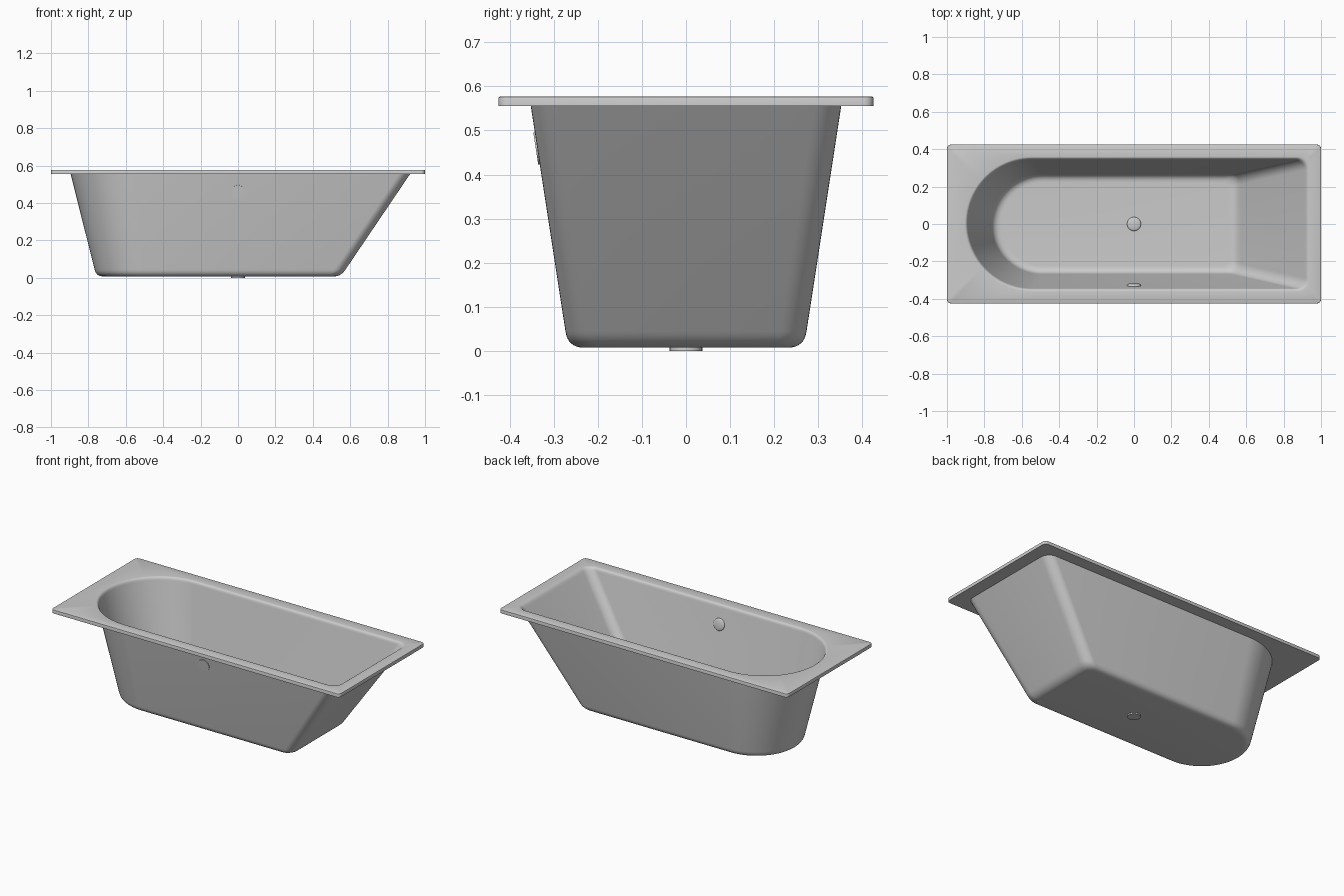
import bpy, bmesh
from math import pi, cos, sin
from mathutils import Vector

if "Cube" in bpy.data.objects:
    bpy.data.objects.remove(bpy.data.objects["Cube"])

RIM_TOP, RIM_LOW = 0.577, 0.555


def arc(cx, cy, r, a0, a1, n):
    return [(cx + r * cos(a0 + (a1 - a0) * i / n), cy + r * sin(a0 + (a1 - a0) * i / n))
            for i in range(n + 1)]


def basin_outline(x0, x1, h, r):
    # half-round left end, rounded corners on the right end
    return (arc(x1 - r, -h + r, r, -pi / 2, 0, 8) + arc(x1 - r, h - r, r, 0, pi / 2, 8)
            + arc(x0 + h, 0, h, pi / 2, 1.5 * pi, 48))


def rim_outline(inset):
    x, y, r = 1 - inset, 0.425 - inset, 0.022 - inset
    pts = []
    for i, (sx, sy) in enumerate([(1, 1), (-1, 1), (-1, -1), (1, -1)]):
        pts += arc(sx * (x - r), sy * (y - r), r, i * pi / 2, (i + 1) * pi / 2, 6)
    return pts


def wall(z, t=0.0):
    # x0, x1, half width, corner radius, z of the sloped wall, moved inward by t
    d = z - 0.03
    return Vector((-0.763 - 0.251 * d + t, 0.565 + 0.676 * d - 1.2 * t,
                   0.271 + 0.154 * d - t, 0.06 - t * 0.5, z))


def grow(w, k):
    return w + Vector((-k, k, k, k * 0.5, 0))


def curve3(a, b, c, n=8):
    return [a * (1 - i / n) ** 2 + b * 2 * (i / n) * (1 - i / n) + c * (i / n) ** 2
            for i in range(n + 1)]


def finish(bm, name, angle=35):
    bmesh.ops.recalc_face_normals(bm, faces=bm.faces)
    me = bpy.data.meshes.new(name)
    bm.to_mesh(me)
    bm.free()
    ob = bpy.data.objects.new(name, me)
    bpy.context.collection.objects.link(ob)
    bpy.context.view_layer.objects.active = ob
    ob.select_set(True)
    bpy.ops.object.shade_smooth_by_angle(angle=angle * pi / 180)
    ob.select_set(False)
    return ob


def loft(bm, rings):
    loops = [[bm.verts.new(p) for p in ring] for ring in rings]
    for a, b in zip(loops, loops[1:]):
        for i in range(len(a)):
            j = (i + 1) % len(a)
            bm.faces.new((a[i], a[j], b[j], b[i]))
    return loops


def fill_between(bm, a, b):
    edges = [bm.edges.get((l[i], l[i - 1])) for l in (a, b) for i in range(len(l))]
    bmesh.ops.triangle_fill(bm, edges=edges, use_beauty=True, normal=(0, 0, 1))


def basin_rings(params):
    return [[(x, y, p[4]) for x, y in basin_outline(*p[:4])] for p in params]


# tub: flat rim, inner basin and outer shell as one closed body
bm = bmesh.new()
rim = loft(bm, [[(x, y, z) for x, y in rim_outline(i)] for i, z in
                [(0.0, RIM_LOW), (0.0, RIM_TOP - 0.004), (0.0012, RIM_TOP - 0.0012),
                 (0.004, RIM_TOP)]])
T = 0.008
lip = wall(RIM_TOP, T)
floor_in = wall(0.018, T)
inner = loft(bm, basin_rings(
    curve3(grow(lip, 0.013), lip, wall(RIM_TOP - 0.02, T), 6)
    + curve3(wall(0.058, T), floor_in, grow(floor_in, -0.04))))
floor_out = wall(0.008)
outer = loft(bm, basin_rings(
    [wall(RIM_LOW)] + curve3(wall(0.045), floor_out, grow(floor_out, -0.035))))
bm.faces.new(inner[-1])
bm.faces.new(outer[-1])
fill_between(bm, rim[-1], inner[0])
fill_between(bm, rim[0], outer[0])
finish(bm, "bathtub")


# round fittings: a thin disc with a gently domed cap
def fitting(name, r, depth, dome):
    prof = [(r, 0), (r, depth)] + [(r * cos(a * pi / 12), depth + dome * sin(a * pi / 12))
                                   for a in range(1, 6)]
    bm = bmesh.new()
    rings = loft(bm, [[(x, y, z) for x, y in arc(0, 0, q, 0, 2 * pi * 47 / 48, 47)]
                      for q, z in prof])
    bm.faces.new(rings[0])
    bm.faces.new(rings[-1])
    return finish(bm, name)


fitting("drain", 0.037, 0.02, 0.008)

overflow = fitting("overflow_cover", 0.037, 0.015, 0.008)
axis = Vector((0, 1, 0.154)).normalized()
overflow.rotation_euler = axis.to_track_quat('Z', 'Y').to_euler()
overflow.location = (0, -0.3405, 0.459)
